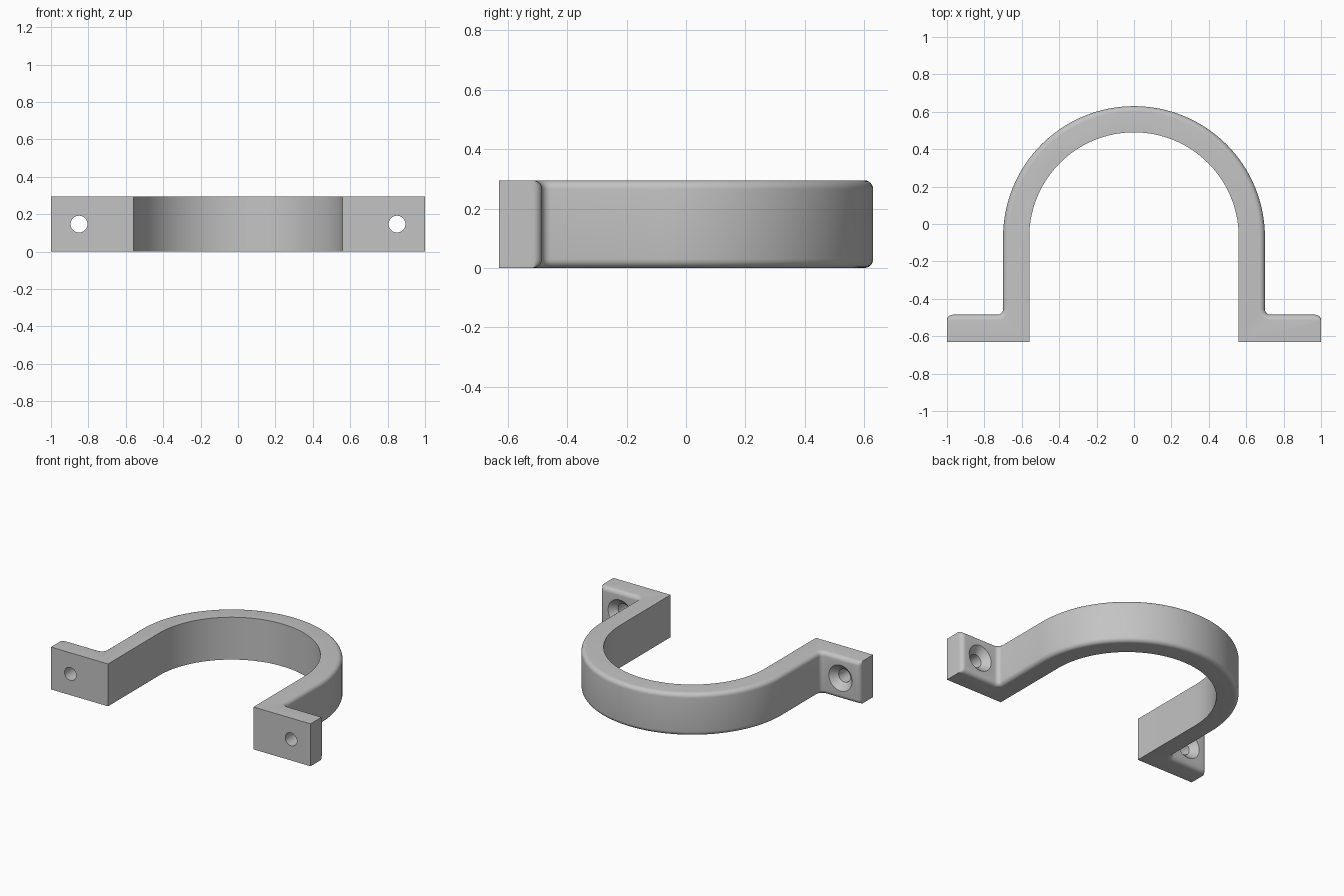
import bpy, bmesh, math
from mathutils import Vector

cube = bpy.data.objects.get("Cube")
if cube:
    bpy.data.objects.remove(cube, do_unlink=True)

HEIGHT, FRONT, FLANGE = 0.295, -0.63, -0.485
R_OUT, R_IN, CENTRE = 0.70, 0.56, -0.07
FILLET, HOLE_X, STEPS, ARC = 0.03, 0.85, 6, 64

grey = bpy.data.materials.new("satin_grey")
grey.use_nodes = True
grey.diffuse_color = (0.55, 0.55, 0.55, 1)
grey.node_tree.nodes["Principled BSDF"].inputs["Base Color"].default_value = grey.diffuse_color


def make_object(name, bm):
    bmesh.ops.recalc_face_normals(bm, faces=bm.faces)
    mesh = bpy.data.meshes.new(name)
    bm.to_mesh(mesh)
    bm.free()
    mesh.materials.append(grey)
    obj = bpy.data.objects.new(name, mesh)
    bpy.context.collection.objects.link(obj)
    return obj


def skin(rings):
    """Join closed rings of points into a capped solid."""
    bm = bmesh.new()
    loops = [[bm.verts.new(p) for p in ring] for ring in rings]
    for low, high in zip(loops, loops[1:]):
        for i in range(len(low)):
            j = (i + 1) % len(low)
            bm.faces.new((low[i], low[j], high[j], high[i]))
    bm.faces.new(loops[0])
    bm.faces.new(loops[-1])
    return bm


# Right half of the outline: each entry is a point and its rounding direction
half = []
for i in range(STEPS + 1):                      # rounded flange end
    a = math.pi / 2 * i / STEPS
    half.append((1 - FILLET + FILLET * math.cos(a),
                 FLANGE - FILLET + FILLET * math.sin(a), 0, math.sin(a)))
for i in range(STEPS + 1):                      # hollow corner by the arch
    a = math.pi / 2 * i / STEPS
    half.append((R_OUT + FILLET * (1 - math.sin(a)),
                 FLANGE + FILLET * (1 - math.cos(a)), math.sin(a), math.cos(a)))
for i in range(ARC // 2 + 1):                   # outer arch
    a = math.pi / 2 * i / (ARC // 2)
    c, s = math.cos(a), math.sin(a)
    half.append((R_OUT * c, CENTRE + R_OUT * s, c, s))
outer = half + [(-x, y, -nx, ny) for x, y, nx, ny in reversed(half[:-1])]

# Inner side, square-edged
inner = [(-1, FRONT), (-R_IN, FRONT)]
for i in range(ARC + 1):
    a = math.pi * (1 - i / ARC)
    inner.append((R_IN * math.cos(a), CENTRE + R_IN * math.sin(a)))
inner += [(R_IN, FRONT), (1, FRONT)]

# Levels follow a quarter round at the bottom and top
levels = []
for i in range(STEPS + 1):
    a = math.pi / 2 * i / STEPS
    levels.append((FILLET * (1 - math.cos(a)), FILLET * (1 - math.sin(a))))
levels += [(HEIGHT - z, d) for z, d in reversed(levels)]
rings = [[Vector((x - d * nx, y - d * ny, z)) for x, y, nx, ny in outer]
         + [Vector((x, y, z)) for x, y in inner] for z, d in levels]
clamp = make_object("pipe_clamp", skin(rings))

# Countersunk screw holes
bore = [(0.045, FRONT - 0.1), (0.045, FLANGE - 0.045), (0.09, FLANGE), (0.09, FLANGE + 0.1)]
bpy.context.view_layer.objects.active = clamp
clamp.select_set(True)
for side in (-1, 1):
    rings = [[Vector((side * HOLE_X + r * math.cos(math.tau * k / 32), y,
                      HEIGHT / 2 + r * math.sin(math.tau * k / 32)))
              for k in range(32)] for r, y in bore]
    cutter = make_object("screw_hole_cutter", skin(rings))
    cutter.hide_render = True
    cut = clamp.modifiers.new("screw_hole", "BOOLEAN")
    cut.operation, cut.solver, cut.object = "DIFFERENCE", "EXACT", cutter
    bpy.ops.object.modifier_apply(modifier=cut.name)
    bpy.data.objects.remove(cutter, do_unlink=True)

bpy.ops.object.shade_smooth_by_angle(angle=math.radians(30))
